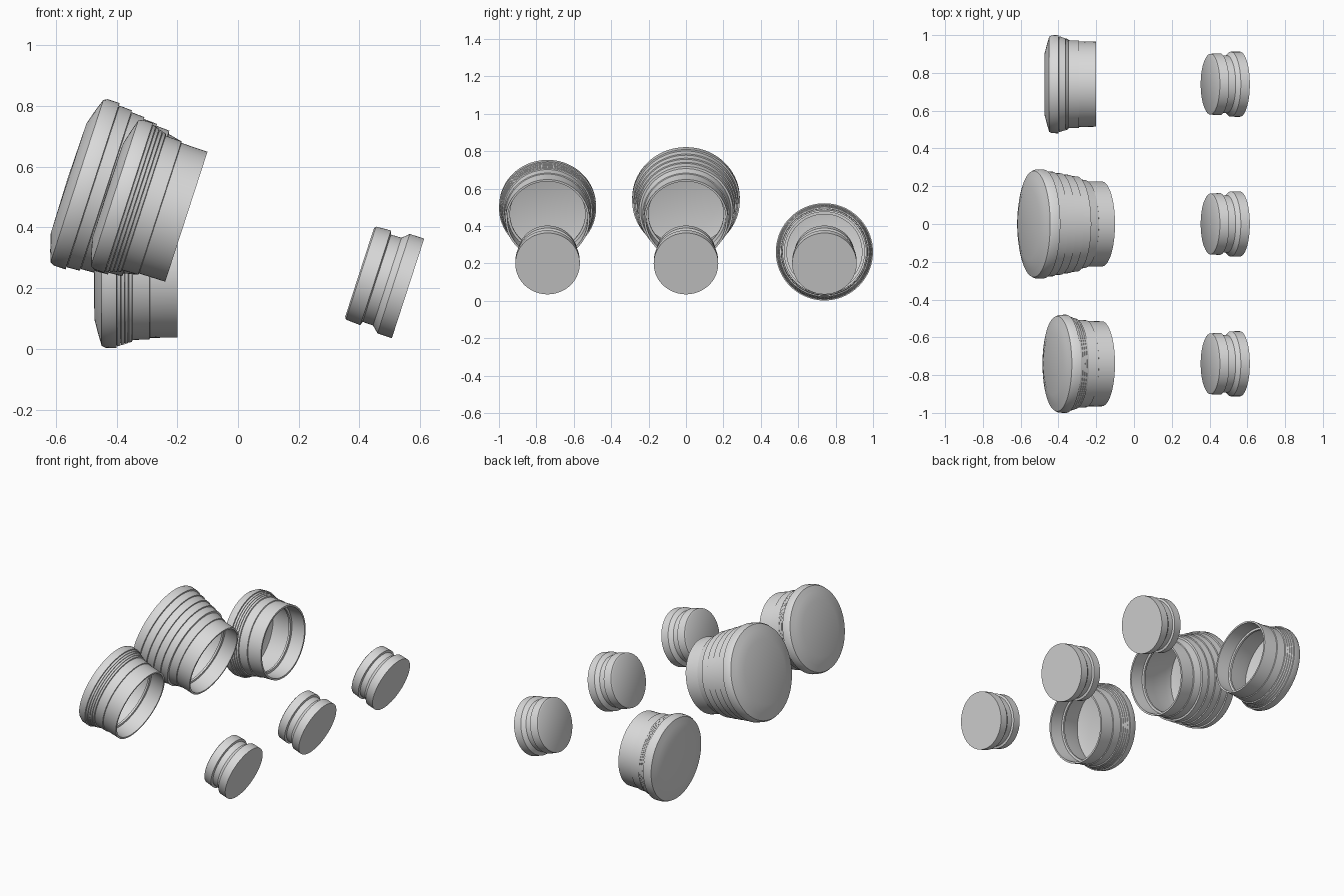
import bpy, bmesh, math
from mathutils import Vector

if "Cube" in bpy.data.objects:
    bpy.data.objects.remove(bpy.data.objects["Cube"], do_unlink=True)

grey = bpy.data.materials.new("light_grey")
grey.use_nodes = True
grey.diffuse_color = (0.7, 0.7, 0.7, 1)
grey.node_tree.nodes["Principled BSDF"].inputs["Base Color"].default_value = (0.7, 0.7, 0.7, 1)

TILT = math.radians(18)
SPACING = 0.74


def lathe(name, profile, location, tilt):
    """Spin an (axial, radius) profile around the x axis, then tilt it about y."""
    bm = bmesh.new()
    verts = [bm.verts.new((a, 0, r)) for a, r in profile]
    edges = [bm.edges.new(pair) for pair in zip(verts, verts[1:])]
    bmesh.ops.spin(bm, geom=verts + edges, cent=(0, 0, 0), axis=(1, 0, 0),
                   angle=math.tau, steps=72, use_duplicate=False)
    bmesh.ops.remove_doubles(bm, verts=bm.verts, dist=0.0001)
    bmesh.ops.recalc_face_normals(bm, faces=bm.faces)
    mesh = bpy.data.meshes.new(name)
    bm.to_mesh(mesh)
    bm.free()
    mesh.materials.append(grey)
    obj = bpy.data.objects.new(name, mesh)
    bpy.context.collection.objects.link(obj)
    obj.location = location
    obj.rotation_euler = (0, tilt, 0)
    bpy.ops.object.select_all(action='DESELECT')
    obj.select_set(True)
    bpy.context.view_layer.objects.active = obj
    bpy.ops.object.shade_smooth_by_angle(angle=math.radians(35))


def ridges(start, end, r_start, r_end, count, depth):
    """Sawtooth rings stepping from one radius to the next."""
    points = []
    for i in range(count):
        t = i / count
        a = start + (end - start) * t
        r = r_start + (r_end - r_start) * t
        points += [(a, r - depth), (a + 0.001, r), (a + (end - start) / count - 0.001, r - depth / 3)]
    return points


# open sleeve end: outer wall, rim, bore and inner retaining lip
sleeve = [(-0.092, 0.231), (-0.09, 0.226), (0, 0.225), (0, 0.214),
          (-0.088, 0.214), (-0.09, 0.201), (-0.102, 0.201), (-0.104, 0.212)]

# short cap: closed face, bulging flange, fine ridges
short_cap = ([(-0.275, 0), (-0.273, 0.165), (-0.26, 0.215), (-0.249, 0.252), (-0.235, 0.259),
              (-0.2, 0.26)]
             + ridges(-0.199, -0.148, 0.254, 0.238, 4, 0.008)
             + [(-0.147, 0.233)] + sleeve
             + [(-0.19, 0.225), (-0.235, 0.235), (-0.255, 0.16), (-0.258, 0)])

# tall cap: larger flange and a stepped taper
tall_cap = ([(-0.411, 0), (-0.408, 0.19), (-0.392, 0.245), (-0.379, 0.281), (-0.366, 0.288),
             (-0.325, 0.288)]
            + ridges(-0.324, -0.14, 0.28, 0.246, 4, 0.007)
            + [(-0.139, 0.241)] + sleeve
            + [(-0.2, 0.235), (-0.32, 0.26), (-0.365, 0.26), (-0.388, 0.18), (-0.392, 0)])

# solid plug with a waist between two bands
plug = [(-0.168, 0), (-0.168, 0.153), (-0.163, 0.161), (-0.112, 0.164), (-0.108, 0.151),
        (-0.072, 0.152), (-0.05, 0.172), (0, 0.1725), (0, 0)]

lathe("front_cap", short_cap, Vector((-0.17, -SPACING, 0.435)), TILT)
lathe("middle_cap", tall_cap, Vector((-0.17, 0, 0.435)), TILT)
lathe("back_cap", short_cap, Vector((-0.2, SPACING, 0.262)), 0)

for name, side in (("front", -1), ("middle", 0), ("back", 1)):
    lathe(name + "_plug", plug, Vector((0.56, side * SPACING, 0.199)), TILT)
